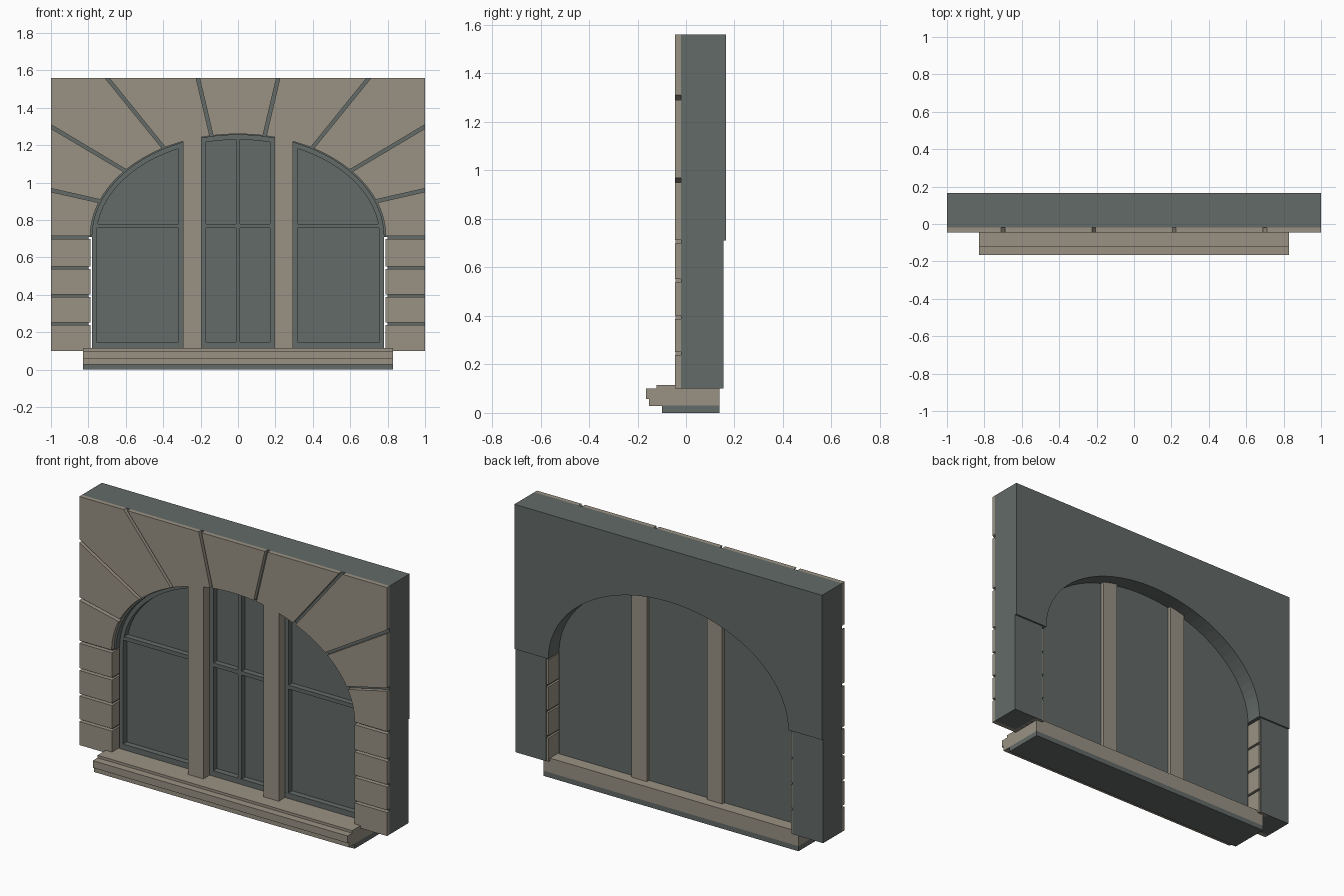
import bpy, bmesh
from math import cos, sin, pi, hypot

cube = bpy.data.objects.get("Cube")
if cube:
    bpy.data.objects.remove(cube, do_unlink=True)


def material(name, rgb):
    m = bpy.data.materials.new(name)
    m.use_nodes = True
    m.diffuse_color = (*rgb, 1)
    m.node_tree.nodes["Principled BSDF"].inputs["Base Color"].default_value = (*rgb, 1)
    return m


STONE = material("warm_stone", (0.32, 0.285, 0.23))
DARK = material("dark_slate", (0.125, 0.145, 0.137))
SPRING = 0.71      # height where the arch starts
TOP = 1.56


def prism(name, outline, y0, y1, mat):
    """Extrude an outline of (x, z) points from y0 to y1."""
    bm = bmesh.new()
    face = bm.faces.new([bm.verts.new((x, y0, z)) for x, z in outline])
    new = bmesh.ops.extrude_face_region(bm, geom=[face])["geom"]
    bmesh.ops.translate(bm, vec=(0, y1 - y0, 0),
                        verts=[g for g in new if isinstance(g, bmesh.types.BMVert)])
    bmesh.ops.recalc_face_normals(bm, faces=bm.faces)
    mesh = bpy.data.meshes.new(name)
    bm.to_mesh(mesh)
    bm.free()
    mesh.materials.append(mat)
    ob = bpy.data.objects.new(name, mesh)
    bpy.context.collection.objects.link(ob)
    return ob


def box(name, x0, x1, y0, y1, z0, z1, mat):
    return prism(name, [(x0, z0), (x1, z0), (x1, z1), (x0, z1)], y0, y1, mat)


def arc(a, b, t0=0, t1=pi, n=40):
    ts = [t0 + (t1 - t0) * i / n for i in range(n + 1)]
    return [(a * cos(t), SPRING + b * sin(t)) for t in ts]


def flip(points, side):
    return [(x * side, z) for x, z in points]


SIDES = ((1, "left"), (-1, "right"))

# Dark wall core behind the stone facing
core = [(1, SPRING), (1, TOP), (-1, TOP), (-1, SPRING)]
prism("arch_core", core + arc(0.78, 0.545)[::-1], -0.02, 0.165, DARK)
for side, label in SIDES:
    prism(label + "_jamb_core", flip([(0.8, 0.1), (1, 0.1), (1, SPRING), (0.8, SPRING)], side),
          -0.02, 0.155, DARK)

# Jamb stones: facing slab plus a return along the reveal
levels = [0.1, 0.245, 0.395, 0.545, 0.705]
GAP = 0.007
for side, label in SIDES:
    for i, (lo, hi) in enumerate(zip(levels, levels[1:])):
        z0 = lo + (GAP if i else 0)
        z1 = hi - GAP
        for part, x1, y0, y1 in (("stone", 1, -0.045, -0.02), ("return", 0.85, -0.03, 0.152)):
            pts = [(0.788, z0), (x1, z0), (x1, z1), (0.788, z1)]
            prism(f"{label}_jamb_{part}_{i + 1}", flip(pts, side), y0, y1, STONE)

# Arch stones: each joint runs from an arch angle to a point on the outer edge
joints = [(0, (1, SPRING)), (0.355, (1, 0.96)), (0.7, (1, 1.3)),
          (1.045, (0.7, TOP)), (1.39, (0.215, TOP))]
A, B = 0.79, 0.55


def shifted(joint, sign):
    """Move a joint line sideways by half the joint width."""
    t, (ox, oz) = joint
    ix, iz = A * cos(t), SPRING + B * sin(t)
    dx, dz = ox - ix, oz - iz
    size = hypot(dx, dz)
    half = 0.009 * sign
    if ox > 0.99:
        outer = (ox, oz + half * size / dx)
    else:
        outer = (ox - half * size / dz, oz)
    return t + half / hypot(A * sin(t), B * cos(t)), outer


for i, (j0, j1) in enumerate(zip(joints, joints[1:])):
    t0, outer0 = shifted(j0, 1 if i else 0.4)
    t1, outer1 = shifted(j1, -1)
    corner = [(1, TOP)] if outer0[0] == 1 and outer1[1] == TOP else []
    pts = arc(A, B, t0, t1, 8) + [outer1] + corner + [outer0]
    for side, label in SIDES:
        prism(f"{label}_arch_stone_{i + 1}", flip(pts, side), -0.045, -0.02, STONE)
t0, (kx, kz) = shifted(joints[-1], 1)
prism("keystone", arc(A, B, t0, pi - t0, 8) + [(-kx, kz), (kx, kz)], -0.045, -0.02, STONE)

# Glazing and its frame
FRONT, BACK = 0.015, 0.055
pane = [(0.78, 0.115)] + arc(0.78, 0.55) + [(-0.78, 0.115)]
prism("window_pane", pane, 0.05, 0.065, DARK)
inner = [(0.757, 0.115)] + arc(0.757, 0.52) + [(-0.757, 0.115)]
prism("window_frame", pane + inner[::-1], FRONT, BACK, DARK)
box("frame_bottom_rail", -0.77, 0.77, FRONT, BACK, 0.115, 0.147, DARK)
box("frame_transom", -0.765, 0.765, FRONT + 0.002, BACK, 0.757, 0.78, DARK)
box("centre_glazing_bar", -0.012, 0.012, FRONT + 0.001, BACK, 0.12, 1.24, DARK)
for side, label in SIDES:
    for part, x0, x1, z in (("inner", 0.172, 0.2, 1.235), ("outer", 0.29, 0.317, 1.205)):
        pts = [(x0, 0.12), (x1, 0.12), (x1, z), (x0, z)]
        prism(f"{label}_{part}_stile", flip(pts, side), FRONT + 0.001, BACK, DARK)

# Stone mullions
for side, label in SIDES:
    pts = [(0.195, 0.11), (0.295, 0.11), (0.295, 1.222), (0.245, 1.236), (0.195, 1.246)]
    prism(label + "_mullion", flip(pts, side), -0.043, 0.085, STONE)

# Stepped sill on a dark base
W = 0.828
box("sill_base", -W, W, -0.1, 0.138, 0, 0.03, DARK)
box("sill_lower_step", -W, W, -0.152, 0.138, 0.028, 0.06, STONE)
box("sill_nosing", -W, W, -0.165, 0.138, 0.058, 0.1, STONE)
box("sill_top_step", -W, W, -0.122, 0.138, 0.098, 0.115, STONE)
